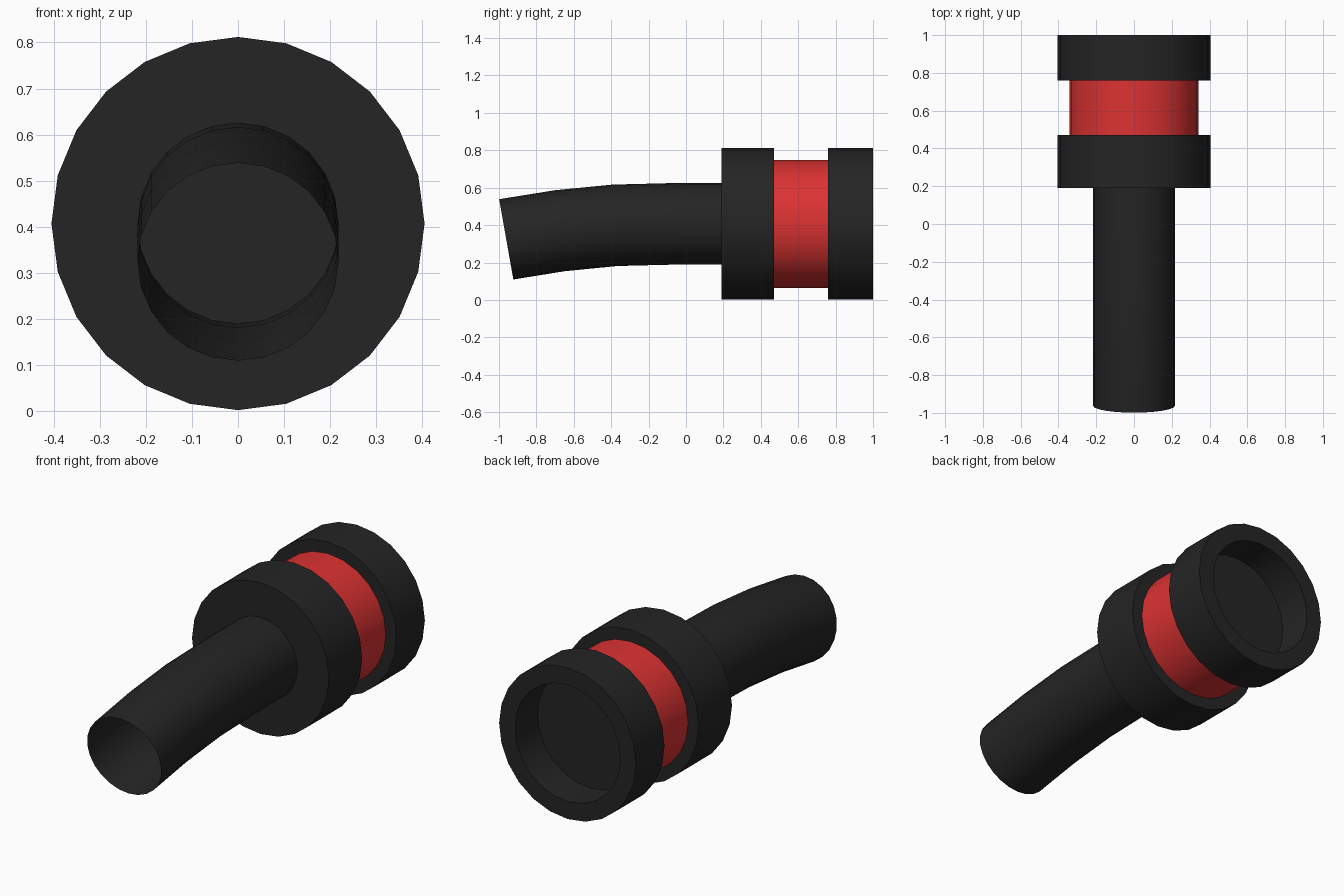
import bpy, bmesh, math
from mathutils import Vector

if "Cube" in bpy.data.objects:
    bpy.data.objects.remove(bpy.data.objects["Cube"])

SIDES = 24
AXIS_Z = 0.407


def material(name, rgb):
    m = bpy.data.materials.new(name)
    m.diffuse_color = (*rgb, 1.0)
    m.use_nodes = True
    m.node_tree.nodes["Principled BSDF"].inputs["Base Color"].default_value = m.diffuse_color
    return m


black = material("black rubber", (0.018, 0.018, 0.018))
red = material("red band", (0.72, 0.032, 0.032))


def sweep(name, rings, mat, cap_start=False, cap_end=False):
    """Join circular rings (y, z, radius, tilt in degrees) into one surface."""
    bm = bmesh.new()
    loops = []
    for y, z, r, tilt in rings:
        t = math.radians(tilt)
        loop = []
        for i in range(SIDES):
            a = 2 * math.pi * i / SIDES
            u, v = r * math.cos(a), r * math.sin(a)
            loop.append(bm.verts.new(Vector((u, y - v * math.sin(t), z + v * math.cos(t)))))
        loops.append(loop)
    for lo, hi in zip(loops, loops[1:]):
        for i in range(SIDES):
            j = (i + 1) % SIDES
            bm.faces.new((lo[i], lo[j], hi[j], hi[i]))
    if cap_start:
        bm.faces.new(loops[0][::-1])
    if cap_end:
        bm.faces.new(loops[-1])
    bmesh.ops.recalc_face_normals(bm, faces=bm.faces)
    me = bpy.data.meshes.new(name)
    bm.to_mesh(me)
    bm.free()
    me.materials.append(mat)
    ob = bpy.data.objects.new(name, me)
    bpy.context.collection.objects.link(ob)
    bpy.ops.object.select_all(action='DESELECT')
    ob.select_set(True)
    bpy.context.view_layer.objects.active = ob
    bpy.ops.object.shade_smooth_by_angle(angle=math.radians(30))
    return ob


def lathe(name, profile, mat):
    """Closed solid turned around the y axis from (y, radius) points."""
    return sweep(name, [(y, AXIS_Z, r, 0) for y, r in profile], mat, True, True)


# front collar
lathe("front_collar", [(0.19, 0.405), (0.47, 0.405)], black)

# coloured band between the collars
lathe("middle_band", [(0.47, 0.342), (0.76, 0.342)], red)

# rear collar with a round recess in its back face
lathe("rear_collar", [(0.76, 0.405), (1.0, 0.405), (1.0, 0.312), (0.81, 0.312)], black)

# gently drooping open sleeve
sweep("bent_sleeve", [
    (0.19, 0.408, 0.218, 0),
    (-0.02, 0.408, 0.218, 0.8),
    (-0.38, 0.399, 0.218, 3.5),
    (-0.675, 0.370, 0.218, 7),
    (-0.961, 0.324, 0.218, 10),
], black)
